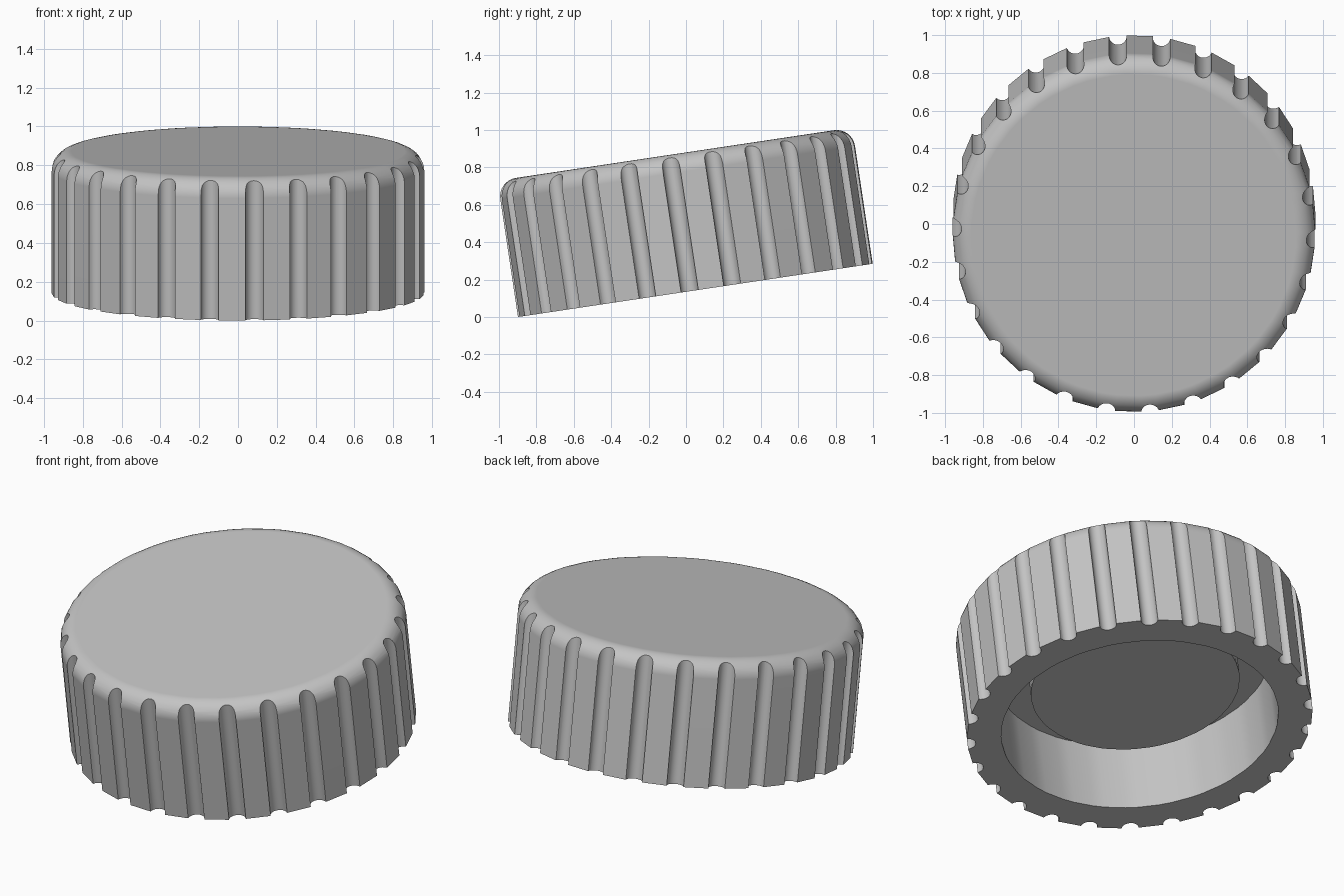
import bpy
import bmesh
from math import pi, sin, cos, radians
from mathutils import Matrix, Vector

if "Cube" in bpy.data.objects:
    bpy.data.objects.remove(bpy.data.objects["Cube"], do_unlink=True)

RADIUS, HEIGHT, FILLET = 0.96, 0.737, 0.1
GROOVES, GROOVE_R = 26, 0.047
PITCH = 2 * pi / GROOVES
PHASE = -pi / 2 + 0.089

grey = bpy.data.materials.new("plain_grey")
grey.use_nodes = True
colour = (0.55, 0.55, 0.55, 1)
grey.diffuse_color = colour
for node in grey.node_tree.nodes:
    if node.type == "BSDF_PRINCIPLED":
        node.inputs["Base Color"].default_value = colour


def make_object(name, bm):
    bmesh.ops.recalc_face_normals(bm, faces=bm.faces)
    mesh = bpy.data.meshes.new(name)
    bm.to_mesh(mesh)
    bm.free()
    mesh.materials.append(grey)
    obj = bpy.data.objects.new(name, mesh)
    bpy.context.collection.objects.link(obj)
    return obj


def lathe(profile, angles):
    """Revolve (radius, height) points and cap both ends."""
    bm = bmesh.new()
    rings = [[bm.verts.new((r * cos(a), r * sin(a), z)) for a in angles]
             for r, z in profile]
    n = len(angles)
    for low, high in zip(rings, rings[1:]):
        for i in range(n):
            j = (i + 1) % n
            bm.faces.new((low[i], low[j], high[j], high[i]))
    bm.faces.new(rings[0])
    bm.faces.new(rings[-1])
    return bm


# Cap body: central boss, hollow, rim, outer wall and rounded top edge
profile = [(0.58, 0.26), (0.58, 0.43), (0.77, 0.43), (0.77, 0), (RADIUS, 0)]
STEPS = 8
for k in range(STEPS + 1):
    t = pi / 2 * k / STEPS
    profile.append((RADIUS - FILLET + FILLET * cos(t),
                    HEIGHT - FILLET + FILLET * sin(t)))
# Each flat grip panel spans from one groove to the next
angles = [PHASE + i * PITCH + side for i in range(GROOVES)
          for side in (-0.045, 0.045)]
body = make_object("knob_body", lathe(profile, angles))

# Ring of upright rods that cut the grip grooves
bm = bmesh.new()
for i in range(GROOVES):
    a = PHASE + i * PITCH
    place = Matrix.Translation(Vector((RADIUS * cos(a), RADIUS * sin(a), 0.4)))
    bmesh.ops.create_cone(bm, cap_ends=True, segments=24, radius1=GROOVE_R,
                          radius2=GROOVE_R, depth=1.2,
                          matrix=place @ Matrix.Rotation(a + 0.05, 4, "Z"))
cutter = make_object("groove_cutter", bm)
cutter.hide_render = True

cut = body.modifiers.new("grip_grooves", "BOOLEAN")
cut.operation = "DIFFERENCE"
cut.solver = "EXACT"
cut.object = cutter

bpy.ops.object.select_all(action="DESELECT")
body.select_set(True)
bpy.context.view_layer.objects.active = body
bpy.ops.object.modifier_apply(modifier=cut.name)
bpy.data.objects.remove(cutter, do_unlink=True)

# Smooth fillet and hollow, crisp groove edges, flat top
bpy.ops.object.shade_smooth_by_angle(angle=radians(30))
weighted = body.modifiers.new("flat_panels", "WEIGHTED_NORMAL")
weighted.keep_sharp = True

# The knob leans with its back edge raised
body.rotation_euler.x = radians(8.53)
body.location = (0, 0.05, 0.1425)
